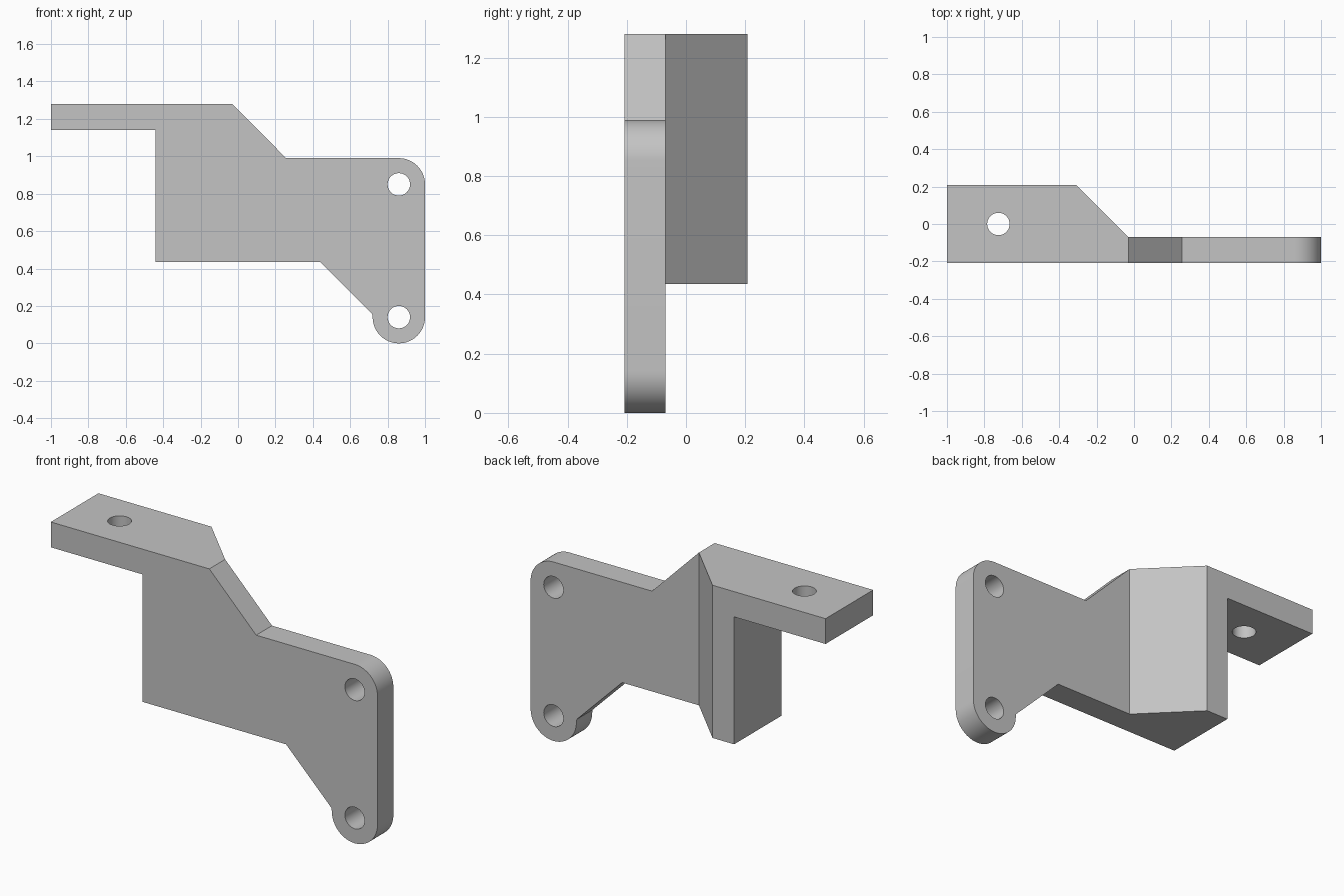
import bpy, bmesh, math
from mathutils import Vector

if "Cube" in bpy.data.objects:
    bpy.data.objects.remove(bpy.data.objects["Cube"], do_unlink=True)

GREY = (0.55, 0.55, 0.55, 1.0)
mat = bpy.data.materials.new("plain grey")
mat.use_nodes = True
mat.diffuse_color = GREY
mat.node_tree.nodes["Principled BSDF"].inputs["Base Color"].default_value = GREY


def arc(cx, cy, r, start, end, steps):
    angles = [math.radians(start + (end - start) * i / steps) for i in range(steps + 1)]
    return [(cx + r * math.cos(a), cy + r * math.sin(a)) for a in angles]


def prism(name, outline, axis, low, high):
    """Extrude an outline along y (outline in x, z) or z (outline in x, y)."""
    place = (lambda u, v: Vector((u, low, v))) if axis == "y" else (lambda u, v: Vector((u, v, low)))
    shift = Vector((0, high - low, 0)) if axis == "y" else Vector((0, 0, high - low))
    bm = bmesh.new()
    face = bm.faces.new([bm.verts.new(place(u, v)) for u, v in outline])
    new = bmesh.ops.extrude_face_region(bm, geom=[face])["geom"]
    bmesh.ops.translate(bm, vec=shift, verts=[g for g in new if isinstance(g, bmesh.types.BMVert)])
    bmesh.ops.recalc_face_normals(bm, faces=bm.faces)
    mesh = bpy.data.meshes.new(name)
    bm.to_mesh(mesh)
    bm.free()
    mesh.materials.append(mat)
    obj = bpy.data.objects.new(name, mesh)
    bpy.context.collection.objects.link(obj)
    return obj


def combine(obj, cutter, operation):
    cutter.hide_render = True
    mod = obj.modifiers.new(operation.title(), "BOOLEAN")
    mod.operation, mod.solver, mod.object = operation, "EXACT", cutter
    bpy.context.view_layer.objects.active = obj
    bpy.ops.object.modifier_apply(modifier=mod.name)
    bpy.data.objects.remove(cutter, do_unlink=True)


# Front silhouette: shelf, stepped body and rounded mounting plate
LUG_X, LUG_LOW, LUG_HIGH, LUG_R, HOLE_R = 0.86, 0.14, 0.85, 0.14, 0.06
silhouette = [(-1, 1.14), (-0.44, 1.14), (-0.44, 0.435), (0.44, 0.435), (0.717, 0.158)]
silhouette += arc(LUG_X, LUG_LOW, LUG_R, 180, 360, 32)
silhouette += arc(LUG_X, LUG_HIGH, LUG_R, 0, 90, 16)
silhouette += [(0.257, 0.99), (-0.03, 1.28), (-1, 1.28)]
bracket = prism("bracket", silhouette, "y", -0.5, 0.5)

# Plan outline: thin plate on the right, deep block with a slanted side on the left
plan = [(-1.2, -0.208), (1.2, -0.208), (1.2, -0.07), (-0.03, -0.07), (-0.308, 0.208), (-1.2, 0.208)]
combine(bracket, prism("plan_shape", plan, "z", -0.5, 2), "INTERSECT")

# Bolt holes through the plate and the shelf
for z in (LUG_LOW, LUG_HIGH):
    hole = arc(LUG_X, z, HOLE_R, 0, 360, 32)[:-1]
    combine(bracket, prism("plate_hole", hole, "y", -0.5, 0.5), "DIFFERENCE")
hole = arc(-0.725, 0, HOLE_R, 0, 360, 32)[:-1]
combine(bracket, prism("shelf_hole", hole, "z", 1, 1.5), "DIFFERENCE")

# Smooth the rounded corners and holes, keep the flat faces crisp
bpy.ops.object.select_all(action="DESELECT")
bracket.select_set(True)
bpy.context.view_layer.objects.active = bracket
bpy.ops.object.shade_smooth_by_angle(angle=math.radians(30))
